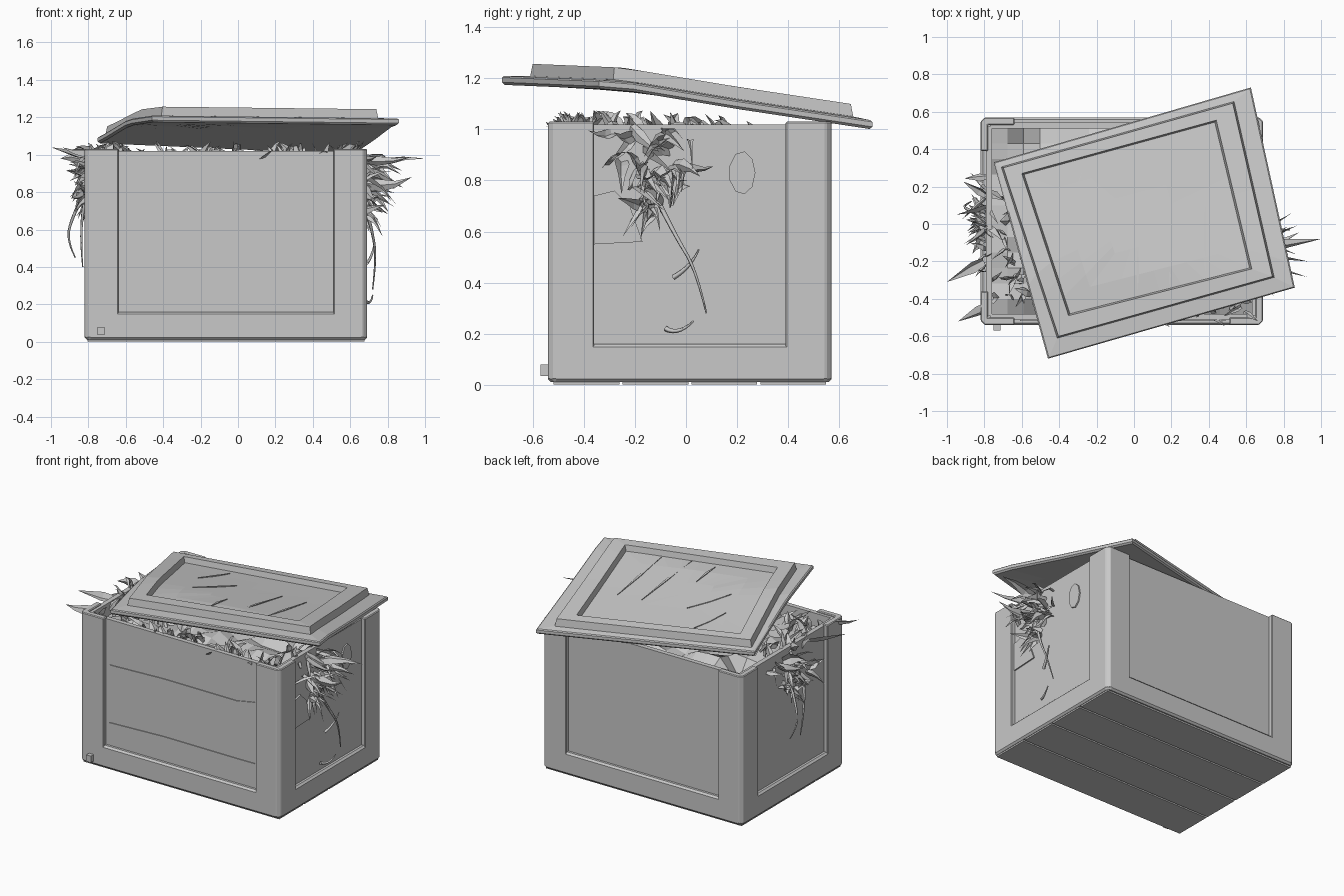
import bpy, bmesh, math, random
from mathutils import Vector

random.seed(7)
uni = random.uniform
if "Cube" in bpy.data.objects:
    bpy.data.objects.remove(bpy.data.objects["Cube"], do_unlink=True)

grey = bpy.data.materials.new("weathered_grey")
grey.use_nodes = True
grey.diffuse_color = (0.58, 0.58, 0.58, 1)
grey.node_tree.nodes["Principled BSDF"].inputs["Base Color"].default_value = grey.diffuse_color


def finish(name, bm, bevel=0):
    bmesh.ops.recalc_face_normals(bm, faces=bm.faces)
    mesh = bpy.data.meshes.new(name)
    bm.to_mesh(mesh)
    bm.free()
    ob = bpy.data.objects.new(name, mesh)
    bpy.context.collection.objects.link(ob)
    mesh.materials.append(grey)
    if bevel:
        mod = ob.modifiers.new("edge", "BEVEL")
        mod.width, mod.segments = bevel, 1
    return ob


def box(name, lo, hi, bevel=0):
    bm = bmesh.new()
    bmesh.ops.create_cube(bm, size=1)
    for v in bm.verts:
        v.co = [lo[i] + (v.co[i] + 0.5) * (hi[i] - lo[i]) for i in range(3)]
    return finish(name, bm, bevel)


def prism(name, pts, offset, bevel=0):
    """Extrude a flat outline of 3D points along an offset."""
    bm = bmesh.new()
    face = bm.faces.new([bm.verts.new(p) for p in pts])
    ext = bmesh.ops.extrude_face_region(bm, geom=[face])["geom"]
    moved = [g for g in ext if isinstance(g, bmesh.types.BMVert)]
    bmesh.ops.translate(bm, vec=offset, verts=moved)
    return finish(name, bm, bevel)


# Crate body dimensions
CX, CY, HX, HY, TOP = -0.065, 0.015, 0.755, 0.555, 1.03
POST, WALL, CH, IN = 0.18, 0.04, 0.022, 0.028

# Corner posts with an L section and chamfered outer edge
section = [(0, CH), (CH, 0), (POST, 0), (POST, WALL), (WALL, WALL), (WALL, POST), (0, POST)]
for sx, xn in ((-1, "right"), (1, "left")):
    for sy, yn in ((-1, "front"), (1, "back")):
        pts = [(CX + sx * (HX - a), CY + sy * (HY - b), 0.02) for a, b in section]
        prism(f"{yn}_{xn}_post", pts, (0, 0, TOP - 0.02), 0.005)

# Bottom skirt, panels set back between the posts
corners = [(-HX + CH, -HY), (HX - CH, -HY), (HX, -HY + CH), (HX, HY - CH),
           (HX - CH, HY), (-HX + CH, HY), (-HX, HY - CH), (-HX, -HY + CH)]
prism("bottom_skirt", [(CX + a, CY + b, 0.01) for a, b in corners], (0, 0, 0.15), 0.012)
for s, n in ((-1, "front"), (1, "back")):
    y = sorted((CY + s * (HY - IN), CY + s * (HY - WALL - 0.02)))
    box(n + "_panel", (CX - HX + 0.05, y[0], 0.1), (CX + HX - 0.05, y[1], TOP - 0.01))
for s, n in ((-1, "right"), (1, "left")):
    x = sorted((CX + s * (HX - IN), CX + s * (HX - WALL - 0.02)))
    box(n + "_panel", (x[0], CY - HY + 0.05, 0.1), (x[1], CY + HY - 0.05, TOP - 0.01))

# Floor planks under the crate
wide = 2 * (HY - 0.015) / 4
for i in range(4):
    y = CY - HY + 0.015 + i * wide
    box(f"floor_plank_{i + 1}", (CX - HX + 0.015, y + 0.006, 0), (CX + HX - 0.015, y + wide - 0.006, 0.02))

# Small peg and board seams
box("front_peg", (-0.75, -0.57, 0.035), (-0.715, -0.53, 0.08))
yf = CY - HY + IN
for z, bend in ((0.72, 0.03), (0.325, 0.005)):
    pts = [(-0.61, yf, z - 0.008), (-0.2, yf, z - 0.002), (0.35, yf, z - 0.004), (0.49, yf, z + bend),
           (0.35, yf, z + 0.004), (-0.2, yf, z + 0.006)]
    prism("front_seam", pts, (0, -0.006, 0))

# Broken patches on the left panel
xs = CX + HX - IN
prism("broken_board", [(xs, -0.36, 0.55), (xs, -0.17, 0.56), (xs, -0.22, 0.7), (xs, -0.28, 0.76), (xs, -0.36, 0.74)],
      (0.009, 0, 0))
prism("knot_patch", [(xs, 0.22 + 0.052 * math.cos(a), 0.83 + 0.085 * math.sin(a))
                     for a in (i * math.tau / 9 for i in range(9))], (0.009, 0, 0))

# Warped lid: height follows a bent profile along y
WARP = [(-0.73, 1.21), (-0.25, 1.19), (0.2, 1.115), (0.73, 1.035)]


def lid_z(y):
    for (a, za), (b, zb) in zip(WARP, WARP[1:]):
        if y <= b or b == WARP[-1][0]:
            return za + (zb - za) * (y - a) / (b - a)


OUTER = [(-0.46, -0.72), (0.86, -0.34), (0.625, 0.73), (-0.75, 0.33)]
STEP = [(-0.41, -0.61), (0.75, -0.285), (0.535, 0.655), (-0.71, 0.305)]
INNER = [(-0.35, -0.49), (0.63, -0.24), (0.44, 0.555), (-0.6, 0.27)]


def scaled(quad, f):
    mx, my = (sum(p[i] for p in quad) / 4 for i in (0, 1))
    return [(mx + (x - mx) * f, my + (y - my) * f) for x, y in quad]


def loop(bm, quad, dz, n=8):
    verts = []
    for (ax, ay), (bx, by) in zip(quad, quad[1:] + quad[:1]):
        for i in range(n):
            x, y = ax + (bx - ax) * i / n, ay + (by - ay) * i / n
            verts.append(bm.verts.new((x, y, lid_z(y) + dz)))
    return verts


bm = bmesh.new()
layers = [(scaled(OUTER, f), -0.035) for f in (0.02, 0.35, 0.7, 0.985)]
layers += [(OUTER, -0.025), (OUTER, -0.006), (scaled(OUTER, 0.99), 0), (STEP, 0.004), (scaled(STEP, 0.985), 0.052),
           (INNER, 0.052), (scaled(INNER, 0.98), 0.014)]
layers += [(scaled(INNER, f), 0.014) for f in (0.7, 0.35, 0.02)]
rings = [loop(bm, q, dz) for q, dz in layers]
for lo, hi in zip(rings, rings[1:]):
    for i in range(len(lo)):
        j = (i + 1) % len(lo)
        bm.faces.new((lo[i], lo[j], hi[j], hi[i]))
bm.faces.new(rings[0])
bm.faces.new(rings[-1])
finish("warped_lid", bm)

# Gouges scratched across the lid
for a, b in (((-0.35, 0.07), (-0.27, 0.3)), ((-0.26, -0.12), (-0.1, 0.13)), ((0.02, -0.35), (0.02, -0.14)),
             ((0.19, -0.34), (0.21, 0.18)), ((0.38, -0.28), (0.38, 0.2))):
    a, b = Vector(a), Vector(b)
    side = Vector((b.y - a.y, a.x - b.x)).normalized() * 0.008
    pts = [(p.x, p.y, lid_z(p.y) + 0.014) for p in (a, a.lerp(b, 0.5) + side, b, a.lerp(b, 0.5) - side)]
    prism("lid_gouge", pts, (0, 0, 0.005))

# Rumpled stuffing filling the crate
bm = bmesh.new()
bmesh.ops.create_grid(bm, x_segments=16, y_segments=12, size=1)
for v in bm.verts:
    x, y = v.co.x, v.co.y
    edge = max(abs(x), abs(y))
    z = 0.97 + uni(-0.04, 0.045) - (0.1 if x < -0.7 and y > 0.4 else 0)
    v.co = (CX + x * (HX - 0.055), CY + y * (HY - 0.055), z if edge < 0.99 else 0.93)
finish("stuffing", bm)


# Torn curling shreds
def shred(bm, base, tip, width, droop):
    base, tip = Vector(base), Vector(tip)
    d = tip - base
    side = d.cross(Vector((uni(-1, 1), uni(-1, 1), uni(-1, 1)))).normalized() * width
    fold = d.cross(side).normalized() * width * 0.6
    rows = []
    for t, w in ((0, 0.7), (0.3, 1), (0.65, 0.5)):
        p = base + d * t + Vector((0, 0, droop * math.sin(math.pi * t)))
        rows.append([bm.verts.new(q) for q in (p - side * w, p + fold * w, p + side * w)])
    for a, b in zip(rows, rows[1:]):
        for i in (0, 1):
            bm.faces.new((a[i], a[i + 1], b[i + 1], b[i]))
    end = bm.verts.new(tip)
    for i in (0, 1):
        bm.faces.new((rows[-1][i], rows[-1][i + 1], end))


def side_shreds(name, s, count, ymid, spread, zlow, longest):
    bm = bmesh.new()
    wall = CX + s * (HX - 0.01)
    for _ in range(count):
        z = uni(zlow, 1.02)
        y = random.gauss(ymid, spread * (0.4 + 0.6 * (z - zlow) / (1.02 - zlow)))
        reach = uni(0.05, longest) * (0.4 + 0.6 * (z - zlow) / (1.02 - zlow))
        tip = (wall + s * reach, y + uni(-0.12, 0.12), min(z + uni(-0.14, 0.07), 1.07))
        shred(bm, (wall - s * 0.02, y, z), tip, uni(0.012, 0.035), uni(-0.02, 0.05))
    return bm


bm = side_shreds("left_shreds", 1, 48, -0.13, 0.11, 0.66, 0.27)
shred(bm, (0.68, -0.12, 0.93), (1.0, -0.08, 0.98), 0.035, 0.02)
shred(bm, (0.68, -0.15, 0.85), (0.93, -0.2, 0.88), 0.035, -0.03)
finish("left_shreds", bm)
bm = side_shreds("right_shreds", -1, 46, -0.02, 0.17, 0.72, 0.14)
shred(bm, (-0.8, -0.2, 0.99), (-1.0, -0.31, 1.04), 0.035, 0.0)
shred(bm, (-0.8, 0.1, 0.95), (-0.95, 0.05, 0.98), 0.04, 0.02)
finish("right_shreds", bm)

# Shreds poking up around the rim and under the lid
bm = bmesh.new()
for _ in range(90):
    if random.random() < 0.55:
        x, y = uni(-0.7, 0.6), uni(-0.5, -0.3)
    else:
        x, y = random.choice((uni(-0.78, -0.6), uni(0.5, 0.64))), uni(-0.42, 0.3)
    tip = (x + uni(-0.1, 0.1), y + uni(-0.09, 0.06), uni(1.01, 1.075))
    shred(bm, (x, y, 0.97), tip, uni(0.015, 0.035), uni(0, 0.03))
finish("rim_shreds", bm)

# Dangling tendrils
TENDRILS = [[(0.69, -0.1, 0.7), (0.72, -0.04, 0.58), (0.74, 0.04, 0.45), (0.72, 0.08, 0.28)],
            [(0.69, -0.05, 0.42), (0.72, 0.02, 0.46), (0.73, 0.05, 0.53)],
            [(0.68, -0.08, 0.22), (0.71, -0.03, 0.19), (0.72, 0.03, 0.25)],
            [(-0.83, 0.05, 0.78), (-0.9, 0.08, 0.64), (-0.91, 0.1, 0.53), (-0.87, 0.12, 0.45)],
            [(-0.82, -0.1, 0.75), (-0.85, -0.08, 0.6), (-0.83, -0.05, 0.4)]]
for path in TENDRILS:
    curve = bpy.data.curves.new("tendril", "CURVE")
    curve.dimensions = "3D"
    curve.bevel_depth, curve.bevel_resolution, curve.resolution_u = 0.009, 0, 4
    spline = curve.splines.new("NURBS")
    spline.points.add(len(path) - 1)
    for i, (pt, co) in enumerate(zip(spline.points, path)):
        pt.co = (*co, 1)
        pt.radius = 1.2 - 0.8 * i / (len(path) - 1)
    spline.use_endpoint_u, spline.order_u = True, 3
    curve.materials.append(grey)
    bpy.context.collection.objects.link(bpy.data.objects.new("tendril", curve))
